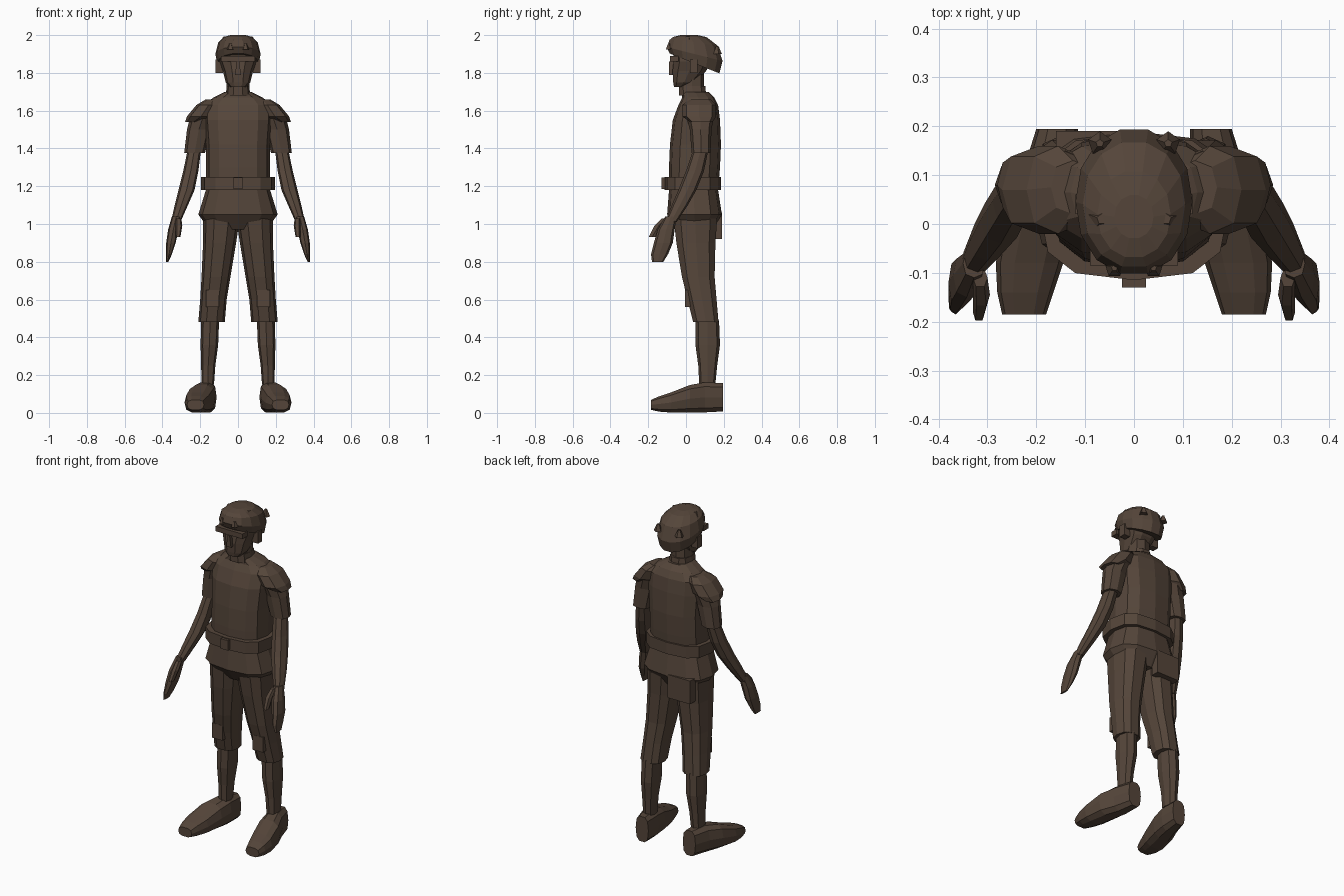
import bpy
import bmesh
from math import cos, sin, tau, copysign
from mathutils import Vector

CM = 0.01  # all part sizes below are in hundredths of a unit

default_cube = bpy.data.objects.get("Cube")
if default_cube:
    bpy.data.objects.remove(default_cube, do_unlink=True)

brown = bpy.data.materials.new("dark_brown")
brown.use_nodes = True
brown.diffuse_color = (0.09, 0.06, 0.042, 1)
shader = brown.node_tree.nodes["Principled BSDF"]
shader.inputs["Base Color"].default_value = brown.diffuse_color
shader.inputs["Roughness"].default_value = 0.9


def finish(name, mesh_builder):
    """Turn a bmesh into a flat shaded object."""
    bmesh.ops.recalc_face_normals(mesh_builder, faces=mesh_builder.faces)
    mesh = bpy.data.meshes.new(name)
    mesh_builder.to_mesh(mesh)
    mesh_builder.free()
    mesh.materials.append(brown)
    part = bpy.data.objects.new(name, mesh)
    bpy.context.collection.objects.link(part)
    return part


def rounded(value, power):
    return copysign(abs(value) ** power, value)


def loft(name, rings, sides=12, power=0.8, along="z", mirror=1):
    """Skin rings of (position, low x, high x, low depth, high depth, tilt)."""
    builder = bmesh.new()
    loops = []
    for position, left, right, low, high, *tilt in rings:
        slope = tilt[0] if tilt else 0
        loop = []
        for step in range(sides):
            angle = tau * step / sides
            across = rounded(cos(angle), power) * (right - left) / 2
            depth = rounded(sin(angle), power) * (high - low) / 2
            x = mirror * (across + (left + right) / 2)
            d = depth + (low + high) / 2
            p = position - slope * depth
            point = (x, d, p) if along == "z" else (x, p, d)
            loop.append(builder.verts.new(Vector(point) * CM))
        loops.append(loop)
    for lower, upper in zip(loops, loops[1:]):
        for i in range(sides):
            j = (i + 1) % sides
            builder.faces.new((lower[i], lower[j], upper[j], upper[i]))
    builder.faces.new(loops[0])
    builder.faces.new(loops[-1])
    return finish(name, builder)


def centred(name, rings, **options):
    """Loft that is symmetric about the middle plane."""
    full = [(z, -half, half, *rest) for z, half, *rest in rings]
    return loft(name, full, **options)


def pair(name, rings, **options):
    for prefix, mirror in (("left_", 1), ("right_", -1)):
        loft(prefix + name, rings, mirror=mirror, **options)


def block(name, x, y, z, taper=1.0, mirror=1):
    """Box between low and high limits, with its top optionally narrowed."""
    builder = bmesh.new()
    bmesh.ops.create_cube(builder, size=1)
    for vert in builder.verts:
        scale = taper if vert.co.z > 0 else 1.0
        vert.co.x *= scale
        size = [high - low for low, high in (x, y, z)]
        middle = [(high + low) / 2 for low, high in (x, y, z)]
        spot = Vector([c * s + m for c, s, m in zip(vert.co, size, middle)])
        spot.x *= mirror
        vert.co = spot * CM
    return finish(name, builder)


def pair_block(name, x, y, z, taper=1.0):
    for prefix, mirror in (("left_", 1), ("right_", -1)):
        block(prefix + name, x, y, z, taper, mirror)


def cone(name, place, radius, height, mirror=1):
    builder = bmesh.new()
    bmesh.ops.create_cone(builder, cap_ends=True, segments=5,
                          radius1=radius * CM, radius2=radius * CM / 3,
                          depth=height * CM)
    x, y, z = place
    bmesh.ops.translate(builder, verts=builder.verts,
                        vec=Vector((x * mirror, y, z)) * CM)
    return finish(name, builder)


# Tunic: flared hem, waist, chest and sloping shoulders
centred("tunic", [
    (97, 15, -4, 14), (105, 21, -10, 19), (118, 17, -9, 17),
    (130, 17, -9, 18), (142, 17, -8.5, 18.5), (155, 18, -7, 18),
    (163, 18, -4, 17), (167, 13, -2, 15), (170, 7, -2, 12)], power=0.75)
centred("collar", [(168, 6.5, -4, 11), (173, 6, -4, 10.5)], sides=10)

# Belt, buckle and rear pouch
centred("belt", [(118, 19.5, -11.5, 18.5), (125, 19.5, -11.5, 18.5)], power=0.7)
block("buckle", (-2.5, 2.5), (-13, -10), (118.5, 124.5))
block("rear_pouch", (-16, -1), (14, 19), (92, 106))

# Short sleeves with overhanging shoulder caps
pair("sleeve", [
    (137.5, 17.5, 28.5, 3, 13), (150, 14.5, 27, 2, 13.5),
    (158, 11, 25, 0, 15), (164, 10, 18, 2, 15)], sides=8)
pair("shoulder_cap", [
    (154, 19, 28, 2, 14), (157, 12, 27, -2, 16), (163, 9, 22, -2, 16),
    (166, 8, 17, 2, 13)], sides=8)

# Arms, hands and thumbs
pair("arm", [
    (140, 19.5, 26.5, 4, 12), (128, 21, 29, 0, 9.5), (118, 23, 31.5, -4, 5.5),
    (110, 26.5, 33.5, -7.5, 1), (101, 30.5, 35.5, -11, -5)], sides=8)
pair("hand", [
    (104, 30.5, 35, -11, -5), (97, 31.5, 37, -15, -6), (90, 33, 38, -17, -7),
    (84, 35, 38, -18.5, -9.5), (80, 36.8, 38, -18, -12)], sides=8)
pair("thumb", [
    (103, 30, 33, -13, -9), (99, 29.5, 33, -17, -12),
    (93, 30.5, 33, -20, -16)], sides=6)

# Cropped trousers with knee pads
pair("trouser_leg", [
    (48, 7, 21, 3.5, 17.5), (60, 6, 20, 0.5, 16.5), (72, 4, 19.3, -2.5, 15.5),
    (90, 1, 18.5, -5.5, 16), (103, -1, 18.5, -7, 17)], sides=10)
pair_block("knee_pad", (10, 17), (-0.5, 4), (56, 65))

# Calves and rounded shoes that point outwards
pair("calf", [
    (15, 12.7, 19.3, 7, 15.5), (25, 12, 19.5, 6.5, 16.5),
    (36, 10.5, 19.8, 5, 18), (49, 10, 19.5, 5, 17.5)], sides=8)
pair("shoe", [
    (19.5, 11.5, 20, 0.5, 16), (10, 11.3, 23, 0, 16.5), (2, 12.2, 26.5, 0, 15),
    (-8, 14.5, 28.3, 0, 11), (-14, 16.5, 28, 0.5, 9),
    (-18.5, 18, 27, 1.5, 7)], sides=10, power=0.7, along="y")

# Neck, face, nose and ears
centred("neck", [(168, 6, -3, 9.5), (182, 6, -3, 9.5)], sides=8)
centred("head", [
    (172.5, 4, -6.5, 0), (175, 6.5, -7, 5), (181, 8, -7.5, 11),
    (186, 10, -7, 14), (194, 10, -7, 14)], sides=10)
block("nose", (-1.6, 1.6), (-9, -5), (179, 186), taper=0.4)
pair_block("ear", (8, 12), (2, 6), (180, 187))
block("brow", (-9, 9), (-8.5, -4), (186, 189))

# Cap sloping down to the nape, with small studs
centred("cap", [
    (185, 11, -9, 18, 0.4), (190, 12, -10.5, 19.7, 0.25),
    (196, 10.5, -9, 17, 0.12), (199, 7.5, -7, 11), (200, 4, -3, 6)],
    sides=14, power=0.95)
for prefix, mirror in (("left_", 1), ("right_", -1)):
    cone(prefix + "crown_stud", (6.5, 1, 197.8), 3.5, 3, mirror)
    cone(prefix + "rear_stud", (7, 16.5, 192), 2.5, 4, mirror)
    cone(prefix + "brim_stud", (4, -9, 194), 2, 3, mirror)
